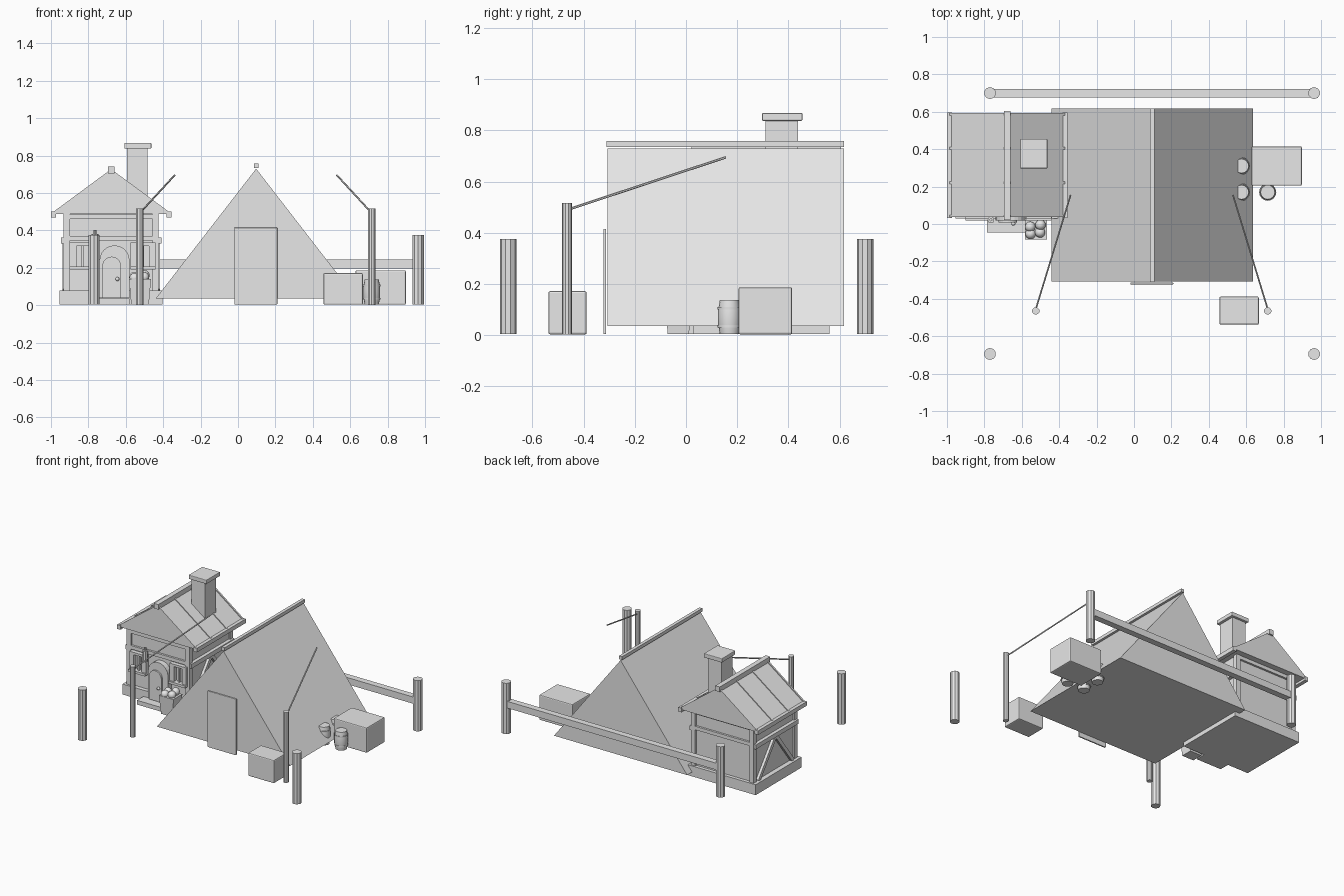
import bpy, bmesh, math
from mathutils import Vector, Matrix

old = bpy.data.objects.get("Cube")
if old:
    bpy.data.objects.remove(old, do_unlink=True)

GREY = (0.8, 0.8, 0.8, 1)
mat = bpy.data.materials.new("light grey")
mat.use_nodes = True
mat.diffuse_color = GREY
mat.node_tree.nodes["Principled BSDF"].inputs["Base Color"].default_value = GREY


def finish(name, bm, bevel=0, smooth=False):
    bmesh.ops.recalc_face_normals(bm, faces=bm.faces)
    for f in bm.faces:
        f.smooth = smooth and len(f.verts) <= 4
    me = bpy.data.meshes.new(name)
    bm.to_mesh(me)
    bm.free()
    me.materials.append(mat)
    ob = bpy.data.objects.new(name, me)
    bpy.context.collection.objects.link(ob)
    if bevel:
        mod = ob.modifiers.new("bevel", "BEVEL")
        mod.width, mod.segments = bevel, 2
    return ob


def box(name, x, y, z, bevel=0):
    """Box from three (low, high) ranges."""
    bm = bmesh.new()
    bmesh.ops.create_cube(bm, size=1)
    for v in bm.verts:
        v.co = [lo + (c + 0.5) * (hi - lo) for c, (lo, hi) in zip(v.co, (x, y, z))]
    return finish(name, bm, bevel)


def along(p, q):
    p, q = Vector(p), Vector(q)
    return Matrix.Translation((p + q) / 2) @ (q - p).to_track_quat("Z", "Y").to_matrix().to_4x4(), (q - p).length


def rod(name, p, q, r, sides=10):
    m, length = along(p, q)
    bm = bmesh.new()
    bmesh.ops.create_cone(bm, cap_ends=True, segments=sides, radius1=r, radius2=r, depth=length, matrix=m)
    return finish(name, bm)


def bar(name, p, q, w):
    m, length = along(p, q)
    bm = bmesh.new()
    bmesh.ops.create_cube(bm, size=1, matrix=m @ Matrix.Diagonal((w, w, length, 1)))
    return finish(name, bm)


def prism(name, profile, y0, y1):
    """Extrude an (x, z) outline from y0 to y1."""
    bm = bmesh.new()
    face = bm.faces.new([bm.verts.new((x, y0, z)) for x, z in profile])
    ext = bmesh.ops.extrude_face_region(bm, geom=[face])
    for v in ext["geom"]:
        if isinstance(v, bmesh.types.BMVert):
            v.co.y = y1
    return finish(name, bm)


def lathe(name, x, y, profile, sides=16):
    """Stack of rings from (radius, z) pairs, closed at both ends."""
    bm = bmesh.new()
    rings = [[bm.verts.new((x + r * math.cos(t * math.tau / sides), y + r * math.sin(t * math.tau / sides), z))
              for t in range(sides)] for r, z in profile]
    for a, b in zip(rings, rings[1:]):
        for i in range(sides):
            j = (i + 1) % sides
            bm.faces.new((a[i], a[j], b[j], b[i]))
    bm.faces.new(rings[0])
    bm.faces.new(rings[-1])
    ob = finish(name, bm, smooth=True)
    ob.data.set_sharp_from_angle(angle=math.radians(35))
    return ob


def ball(name, p, r):
    bm = bmesh.new()
    bmesh.ops.create_uvsphere(bm, u_segments=14, v_segments=8, radius=r, matrix=Matrix.Translation(p))
    return finish(name, bm, smooth=True)


# Tent with ridge pole and door flap
TX = 0.097
prism("tent", [(TX - 0.538, 0.035), (TX + 0.538, 0.035), (TX, 0.73)], -0.307, 0.617)
box("tent_ridge", (TX - 0.012, TX + 0.012), (-0.31, 0.617), (0.735, 0.759))
box("tent_door", (-0.02, 0.21), (-0.323, -0.312), (0.004, 0.415), 0.003)

# Poles with guy ropes
for s in (-1, 1):
    x = 0.095 + s * 0.62
    rod("rope_pole", (x, -0.465, 0.002), (x, -0.465, 0.517), 0.02)
    rod("guy_rope", (x, -0.455, 0.493), (0.095 + s * 0.434, 0.155, 0.695), 0.005, 6)

# Fence
for x in (-0.77, 0.963):
    for y in (-0.695, 0.7):
        rod("fence_post", (x, y, 0.005), (x, y, 0.376), 0.032)
box("fence_rail", (-0.77, 0.963), (0.677, 0.723), (0.196, 0.245))

# Crates and barrels
box("front_crate", (0.457, 0.667), (-0.538, -0.388), (0.003, 0.172), 0.007)
box("side_crate", (0.628, 0.897), (0.205, 0.415), (0.003, 0.187), 0.007)
for x, y in ((0.715, 0.17), (0.575, 0.17), (0.575, 0.31)):
    lathe("barrel", x, y, [(0.038, 0.004), (0.044, 0.04), (0.045, 0.07), (0.044, 0.1), (0.038, 0.137)])
    for z in (0.03, 0.1):
        lathe("barrel_hoop", x, y, [(0.046, z), (0.046, z + 0.01)])

# House body and plinth
HX = -0.678
box("house_plinth", (-0.955, -0.403), (0.03, 0.56), (0.004, 0.08))
box("house_wall", (-0.92, -0.436), (0.06, 0.535), (0.08, 0.49))
for x in (-0.915, -0.441):
    for y in (0.062, 0.533):
        box("corner_post", (x - 0.017, x + 0.017), (y - 0.017, y + 0.017), (0.08, 0.487))
for y in (0.057, 0.538):
    for z in (0.345, 0.46):
        box("cross_beam", (-0.92, -0.436), (y - 0.012, y + 0.012), (z, z + 0.026))

# Side framing with slanted braces
for s in (-1, 1):
    x = HX + s * 0.248
    box("side_beam", (x - 0.02, x + 0.02), (0.05, 0.545), (0.33, 0.362))
    for y in (0.1, 0.495):
        bar("side_brace", (x, y, 0.08), (x, 0.2975, 0.335), 0.026)

# Roof, eaves, battens and ridge
EAVE, PEAK = 0.487, 0.72
prism("roof", [(HX - 0.316, EAVE), (HX + 0.316, EAVE), (HX, PEAK)], 0.037, 0.593)
box("roof_ridge", (HX - 0.018, HX + 0.018), (0.022, 0.605), (0.705, 0.742))
for s in (-1, 1):
    x = HX + s * 0.309
    box("eave_beam", (x - 0.014, x + 0.014), (0.033, 0.597), (0.47, 0.5))
    for y in (0.043, 0.22, 0.405, 0.587):
        bar("roof_batten", (HX + s * 0.312, y, EAVE + 0.003), (HX, y, PEAK), 0.012)

# Chimney
box("chimney", (-0.594, -0.483), (0.31, 0.438), (0.45, 0.84))
box("chimney_cap", (-0.608, -0.463), (0.297, 0.455), (0.838, 0.868), 0.004)

# Arched doorway
def arch(cx, r, spring, base, n=12):
    return [(cx - r, base), (cx + r, base)] + [
        (cx + r * math.cos(i * math.pi / n), spring + r * math.sin(i * math.pi / n)) for i in range(n + 1)]

prism("door_surround", arch(-0.66, 0.08, 0.24, 0.04), 0.02, 0.07)
prism("door_leaf", arch(-0.675, 0.05, 0.21, 0.04), 0.008, 0.03)
ball("door_knob", (-0.645, 0.002, 0.14), 0.011)
box("door_step", (-0.785, -0.58), (-0.045, 0.04), (0.004, 0.035))

# Windows with frames and shutters
for x0, x1 in ((-0.9, -0.765), (-0.575, -0.44)):
    box("window_sill", (x0, x1), (0.018, 0.06), (0.19, 0.208))
    box("window_head", (x0, x1), (0.03, 0.06), (0.318, 0.335))
    mid = (x0 + x1) / 2
    box("window_mullion", (mid - 0.006, mid + 0.006), (0.04, 0.06), (0.208, 0.318))
    for s in (-1, 1):
        c = mid + s * 0.05
        box("shutter", (c - 0.018, c + 0.018), (0.03, 0.06), (0.208, 0.318))

# Wall lantern
rod("lantern", (-0.765, 0.022, 0.3), (-0.765, 0.022, 0.38), 0.018, 8)
rod("lantern_top", (-0.765, 0.022, 0.38), (-0.765, 0.022, 0.402), 0.008, 8)

# Planter with rounded plants
planter = box("planter", (-0.583, -0.465), (-0.082, 0.022), (0.004, 0.14))
for v in planter.data.vertices:
    if v.co.z < 0.05:
        v.co.x = -0.524 + (v.co.x + 0.524) * 0.8
        v.co.y = -0.03 + (v.co.y + 0.03) * 0.8
for x, y, z in ((-0.555, -0.015, 0.15), (-0.5, -0.005, 0.16), (-0.553, -0.053, 0.145), (-0.502, -0.045, 0.15)):
    ball("plant", (x, y, z), 0.028)
